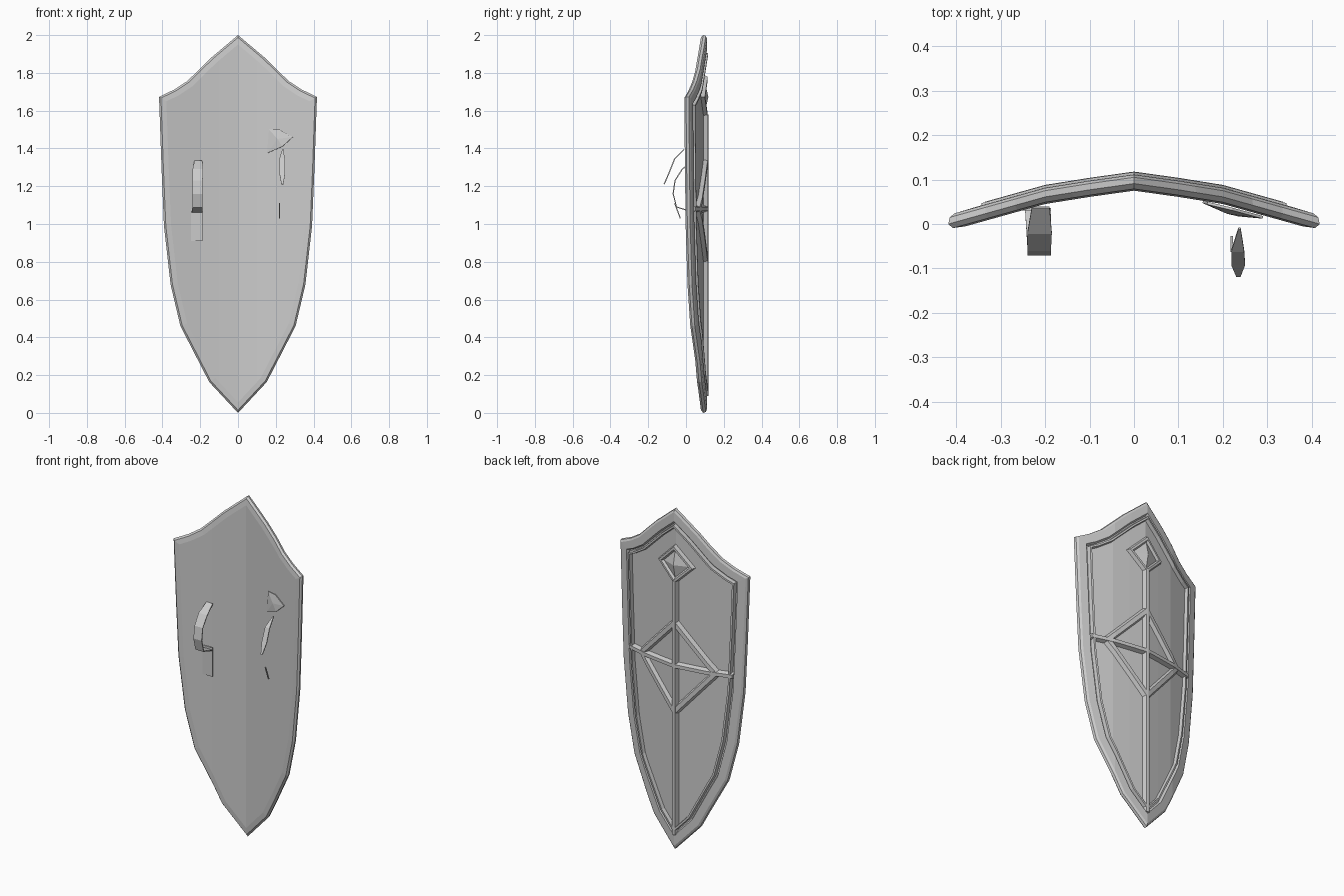
import bpy, bmesh
from mathutils import Vector

if "Cube" in bpy.data.objects:
    bpy.data.objects.remove(bpy.data.objects["Cube"])

# Right half of the outline (x, z) and the curvature of the shield (|x|, y)
HALF = [(0, 2), (.14, 1.882), (.268, 1.757), (.335, 1.713), (.418, 1.673), (.405, 1.3),
        (.392, .99), (.357, .68), (.305, .46), (.152, .163), (0, 0)]
CURVE = [(0, .095), (.1, .081), (.2, .065), (.3, .037), (.45, -.005)]
OUTLINE = HALF + [(-x, z) for x, z in HALF[-2:0:-1]]


def curve_y(x):
    x = abs(x)
    for (a, ya), (b, yb) in zip(CURVE, CURVE[1:]):
        if x <= b:
            return ya + (yb - ya) * (x - a) / (b - a)
    return CURVE[-1][1]


def inset(points, d):
    """Mitred inward offset of a clockwise outline."""
    out = []
    for i, p in enumerate(points):
        p, a, b = Vector(p), Vector(points[i - 1]), Vector(points[(i + 1) % len(points)])
        u, v = (p - a).normalized(), (b - p).normalized()
        n1, n2 = Vector((u.y, -u.x)), Vector((v.y, -v.x))
        out.append(p + (n1 + n2) * d / (1 + n1.dot(n2)))
    return out


def finish(name, bm):
    bmesh.ops.recalc_face_normals(bm, faces=bm.faces[:])
    me = bpy.data.meshes.new(name)
    bm.to_mesh(me)
    bm.free()
    ob = bpy.data.objects.new(name, me)
    bpy.context.collection.objects.link(ob)
    return ob


def bend(bm):
    """Cut along the curve's creases, then push everything onto the curve."""
    for k in sorted({s * x for x, _ in CURVE for s in (-1, 1)}):
        bmesh.ops.bisect_plane(bm, geom=bm.verts[:] + bm.edges[:] + bm.faces[:],
                               plane_co=(k, 0, 0), plane_no=(1, 0, 0), dist=1e-5)
    for v in bm.verts:
        v.co.y += curve_y(v.co.x)


def rings(name, points, profile, closed=False):
    """Loft inset copies of an outline; profile is (inset, depth)."""
    bm = bmesh.new()
    loops = [[bm.verts.new((p.x, dy, p.y)) for p in inset(points, d)] for d, dy in profile]
    pairs = list(zip(loops, loops[1:])) + ([(loops[-1], loops[0])] if closed else [])
    n = len(points)
    for a, b in pairs:
        for i in range(n):
            bm.faces.new((a[i], a[(i + 1) % n], b[(i + 1) % n], b[i]))
    if not closed:
        bm.faces.new(loops[0])
        bm.faces.new(loops[-1])
    bend(bm)
    return finish(name, bm)


def bar(name, p, q, w=.04, h=.023):
    """Raised rib with sloping sides on the back face."""
    p, q = Vector(p), Vector(q)
    d = (q - p).normalized()
    n = Vector((d.y, -d.x))
    bm = bmesh.new()
    ends = []
    for e in (p, q):
        ends.append([bm.verts.new((e.x + n.x * o, y, e.y + n.y * o))
                     for o, y in ((-w / 2, -.004), (-w / 4, h), (w / 4, h), (w / 2, -.004))])
    a, b = ends
    for i in range(4):
        bm.faces.new((a[i], a[(i + 1) % 4], b[(i + 1) % 4], b[i]))
    bm.faces.new(a)
    bm.faces.new(b)
    bend(bm)
    return finish(name, bm)


def thicken(ob, t=.006):
    m = ob.modifiers.new("thickness", 'SOLIDIFY')
    m.thickness, m.offset = t, 0


def ribbon(name, path):
    """Strap through rows of (x left, x right, y, z)."""
    bm = bmesh.new()
    rows = [(bm.verts.new((l, y, z)), bm.verts.new((r, y, z))) for l, r, y, z in path]
    for (a, b), (c, d) in zip(rows, rows[1:]):
        bm.faces.new((a, b, d, c))
    thicken(finish(name, bm))


# Main plate with bevelled rim and recessed back panel
rings("shield_body", OUTLINE, [(.038, -.02), (.01, -.016), (0, -.004), (.003, .01),
                               (.014, .016), (.056, .017), (.064, 0)])
# Thin raised frame around the back panel
rings("back_frame", OUTLINE, [(.07, -.004), (.073, .022), (.083, .022), (.088, -.004)], True)

# Ribs: centre, cross and rhombus
bar("centre_rib", (0, 1.58), (0, .09))
bar("cross_rib", (-.335, 1.08), (.335, 1.08))
for s, side in ((1, "right"), (-1, "left")):
    bar("rhombus_upper_" + side, (0, 1.33), (s * .24, 1.08), .045, .021)
    bar("rhombus_lower_" + side, (0, .81), (s * .24, 1.08), .045, .021)

# Diamond boss with a low pyramid in the middle
diamond = [(0, 1.79), (.12, 1.672), (0, 1.555), (-.12, 1.672)]
rings("diamond_boss", diamond, [(0, -.004), (.008, .02), (.02, .02), (.028, .006), (.083, .023)])

# Left hand grip and its mounting plate
ribbon("hand_grip", [(-.23, -.19, .038, 1.335), (-.24, -.185, -.02, 1.29), (-.24, -.187, -.058, 1.23),
                     (-.24, -.187, -.068, 1.16), (-.24, -.187, -.05, 1.09), (-.245, -.187, .03, 1.065)])
ribbon("grip_plate", [(-.25, -.187, .033, 1.08), (-.25, -.187, .033, .91)])

# Right arm strap: upper piece, lower sliver and patches against the plate
ribbon("arm_strap", [(.235, .24, -.01, 1.395), (.219, .248, -.06, 1.345),
                     (.219, .25, -.09, 1.27), (.23, .24, -.116, 1.21)])
ribbon("arm_strap_sliver", [(.217, .223, -.06, 1.11), (.217, .223, -.03, 1.03)])
bm = bmesh.new()
vs = [bm.verts.new(c) for c in ((.155, .05, 1.375), (.165, .047, 1.5), (.22, .034, 1.5),
                                (.29, .015, 1.46), (.235, .02, 1.41))]
mid = bm.verts.new((.21, .026, 1.45))
for i in range(5):
    bm.faces.new((vs[i], vs[(i + 1) % 5], mid))
thicken(finish("strap_patch", bm))
